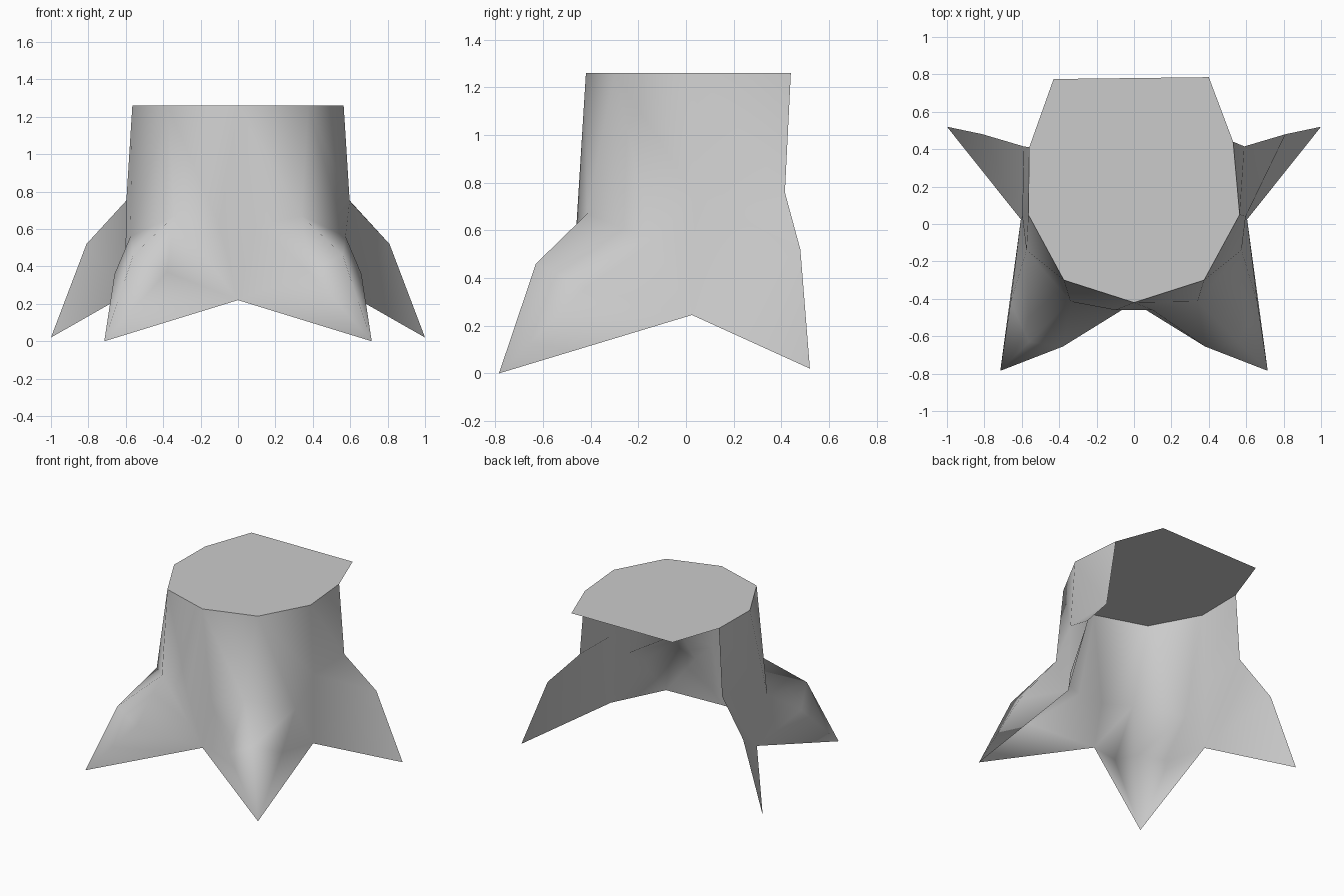
import bpy, bmesh, math

if "Cube" in bpy.data.objects:
    bpy.data.objects.remove(bpy.data.objects["Cube"])

grey = bpy.data.materials.new("weathered_grey")
grey.diffuse_color = (0.6, 0.6, 0.6, 1)
grey.use_nodes = True
grey.node_tree.nodes["Principled BSDF"].inputs["Base Color"].default_value = grey.diffuse_color
H = 1.26  # height of the cut

# Half of the bark: rim, wall, ridge, root tip and arch points
HALF = {
    "rim_back": (0.545, 0.425, H), "rim_side": (0.565, 0.05, H),
    "rim_front": (0.375, -0.30, H), "rim_mid": (0, -0.42, H),
    "back_wall": (0.59, 0.415, 0.76), "back_knee": (0.81, 0.48, 0.52),
    "back_tip": (1.0, 0.52, 0.02),
    "side_wall": (0.597, 0.04, 0.75), "side_arch": (0.605, 0.025, 0.245),
    "root_out": (0.575, -0.14, 0.56), "root_in": (0.34, -0.415, 0.67),
    "knee": (0.56, -0.63, 0.46), "knee_out": (0.66, -0.42, 0.36),
    "knee_in": (0.38, -0.655, 0.37), "front_tip": (0.715, -0.785, 0),
    "front_wall": (0.1, -0.46, 0.62), "front_arch": (0, -0.42, 0.22),
}
FACES = [
    "rim_back rim_side side_wall back_wall",
    "back_wall side_wall side_arch back_knee", "back_knee side_arch back_tip",
    "rim_side rim_front root_out side_wall", "rim_front root_in root_out",
    "rim_front rim_mid front_wall root_in",
    "root_out root_in knee", "root_out knee knee_out",
    "side_wall root_out knee_out side_arch", "knee_out front_tip side_arch",
    "knee_out knee front_tip", "knee knee_in front_tip",
    "root_in knee_in knee", "root_in front_wall front_arch knee_in",
    "knee_in front_arch front_tip",
]


def finish(bm, name):
    mesh = bpy.data.meshes.new(name)
    bm.to_mesh(mesh)
    bm.free()
    mesh.materials.append(grey)
    ob = bpy.data.objects.new(name, mesh)
    bpy.context.collection.objects.link(ob)
    return ob


# Bark shell with four roots, open at the back
bm = bmesh.new()
sides = []
for s in (1, -1):
    pts = {}
    for name, (x, y, z) in HALF.items():
        if x == 0 and s == -1:
            pts[name] = sides[0][name]
        else:
            pts[name] = bm.verts.new((x * s, y, z))
    sides.append(pts)
right, left = sides
# the rim is slightly crooked at the back
right["rim_back"].co.xy = (0.53, 0.44)
left["rim_back"].co.xy = (-0.56, 0.41)
for s, pts in zip((1, -1), sides):
    for f in FACES:
        bm.faces.new([pts[n] for n in f.split()][::-s])
# strip joining both halves at the front
bm.faces.new([right["rim_mid"], left["front_wall"], right["front_wall"]])
bm.faces.new([right["front_wall"], left["front_wall"], right["front_arch"]])
for f in bm.faces:
    f.smooth = True
rim = ["rim_back", "rim_side", "rim_front", "rim_mid"]
outline = [right[n].co.copy() for n in rim] + [left[n].co.copy() for n in rim[2::-1]]
# outward direction judged on the front strip
bm.normal_update()
bmesh.ops.recalc_face_normals(bm, faces=bm.faces[:])
front = min(bm.faces, key=lambda f: abs(f.calc_center_median().x) + abs(f.calc_center_median().z - 0.83))
if front.normal.y > 0:
    bmesh.ops.reverse_faces(bm, faces=bm.faces[:])
finish(bm, "stump_bark")

# Flat cut top, overhanging the open back
bm = bmesh.new()
outline += [(-0.43, 0.775, H), (0.40, 0.785, H)]
cap = bm.faces.new([bm.verts.new(p) for p in outline])
bm.normal_update()
if cap.normal.z < 0:
    cap.normal_flip()
finish(bm, "stump_top")
